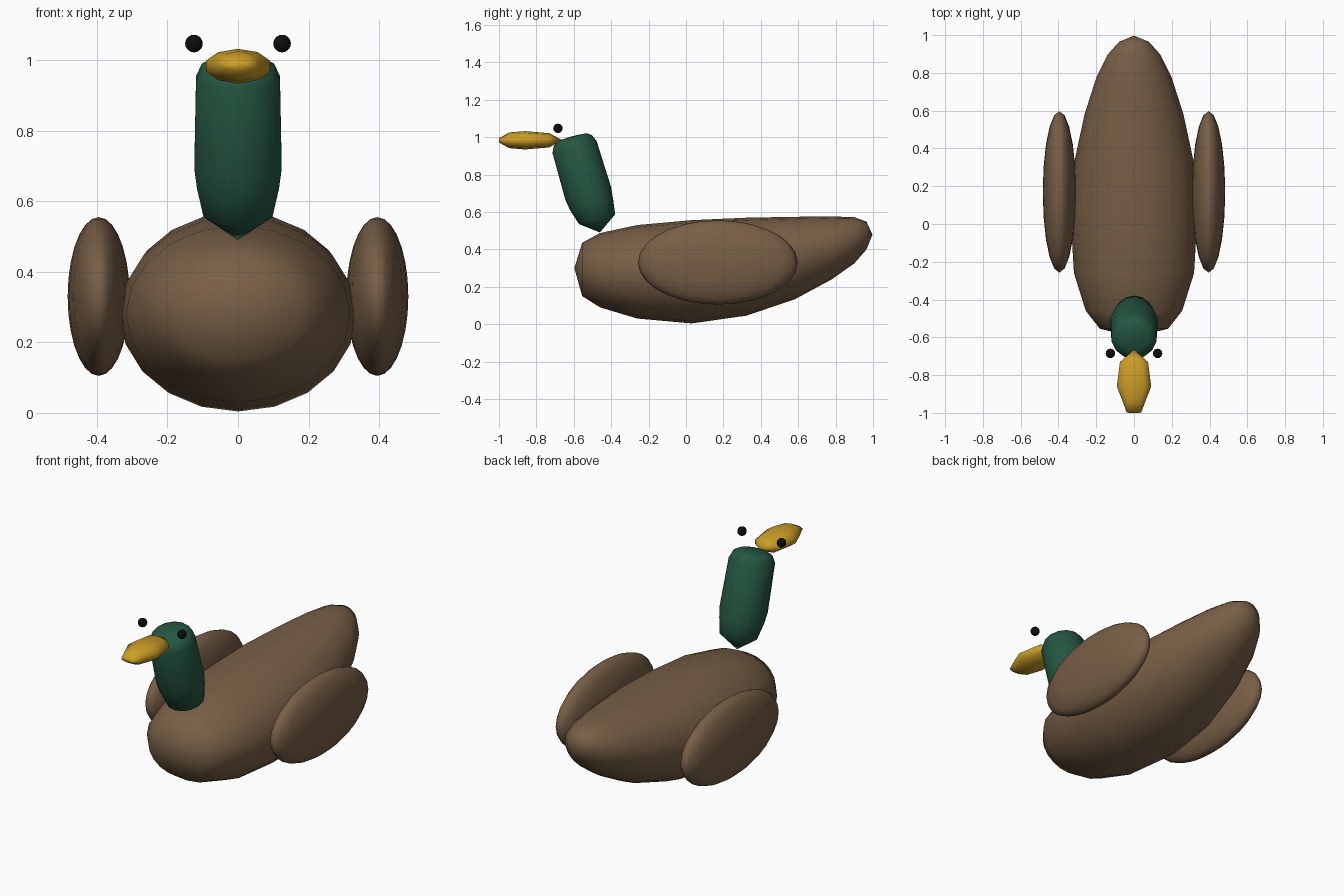
import bpy
import bmesh
import math
from mathutils import Vector

cube = bpy.data.objects.get("Cube")
if cube:
    bpy.data.objects.remove(cube, do_unlink=True)


def material(name, colour):
    mat = bpy.data.materials.new(name)
    mat.use_nodes = True
    mat.diffuse_color = (*colour, 1)
    mat.node_tree.nodes["Principled BSDF"].inputs["Base Color"].default_value = (*colour, 1)
    return mat


brown = material("feather brown", (0.19, 0.115, 0.062))
green = material("head green", (0.018, 0.095, 0.053))
yellow = material("bill yellow", (0.60, 0.34, 0.02))
black = material("eye black", (0.004, 0.004, 0.004))


def finish(name, bm, mat):
    bmesh.ops.recalc_face_normals(bm, faces=bm.faces)
    for face in bm.faces:
        face.smooth = True
    mesh = bpy.data.meshes.new(name)
    bm.to_mesh(mesh)
    bm.free()
    mesh.materials.append(mat)
    obj = bpy.data.objects.new(name, mesh)
    bpy.context.collection.objects.link(obj)
    return obj


def loft(name, start, rings, end, sides, mat):
    """Skin elliptical rings (centre, half width, up vector) between two poles."""
    bm = bmesh.new()
    loops = []
    for centre, half_width, up in rings:
        loop = []
        for i in range(sides):
            a = math.tau * i / sides
            offset = Vector((half_width * math.sin(a), 0, 0)) + Vector(up) * math.cos(a)
            loop.append(bm.verts.new(Vector(centre) + offset))
        loops.append(loop)
    first, last = bm.verts.new(start), bm.verts.new(end)
    for i in range(sides):
        j = (i + 1) % sides
        for a, b in zip(loops, loops[1:]):
            bm.faces.new((a[i], a[j], b[j], b[i]))
        bm.faces.new((first, loops[0][j], loops[0][i]))
        bm.faces.new((last, loops[-1][i], loops[-1][j]))
    return finish(name, bm, mat)


def ellipsoid(name, centre, radii, segments, rings, mat):
    bm = bmesh.new()
    bmesh.ops.create_uvsphere(bm, u_segments=segments, v_segments=rings, radius=1)
    bmesh.ops.scale(bm, vec=radii, verts=bm.verts)
    bmesh.ops.translate(bm, vec=centre, verts=bm.verts)
    return finish(name, bm, mat)


# Body: y, bottom, top, half width
body_profile = [
    (-0.555, 0.15, 0.435, 0.18), (-0.46, 0.09, 0.487, 0.255),
    (-0.26, 0.03, 0.53, 0.318), (0.03, 0.004, 0.556, 0.335),
    (0.32, 0.045, 0.569, 0.318), (0.58, 0.132, 0.574, 0.262),
    (0.78, 0.24, 0.576, 0.198), (0.90, 0.325, 0.572, 0.137),
    (0.965, 0.40, 0.548, 0.078),
]
loft("body", (0, -0.597, 0.30),
     [((0, y, (lo + hi) / 2), w, (0, 0, (hi - lo) / 2)) for y, lo, hi, w in body_profile],
     (0, 0.997, 0.478), 20, brown)

# Neck and head: distance along the leaning axis, shift across it, radius
origin = Vector((0, -0.49, 0.50))
axis = Vector((0, -0.26, 0.966))
across = Vector((0, 0.966, 0.26))


def neck_point(s, e):
    return origin + axis * s + across * e


neck_profile = [(0.055, 0.03, 0.10), (0.14, 0.022, 0.119), (0.20, 0.02, 0.127),
                (0.46, 0.014, 0.122), (0.497, 0.015, 0.105), (0.514, 0.018, 0.075)]
loft("neck_and_head", neck_point(-0.017, 0.026),
     [(neck_point(s, e), r, across * r) for s, e, r in neck_profile],
     neck_point(0.518, 0.02), 14, green)

# Bill: y, half width, half height
bill_profile = [(-0.999, 0.04, 0.012), (-0.945, 0.061, 0.042), (-0.86, 0.096, 0.049),
                (-0.73, 0.078, 0.038)]
loft("bill", (0, -1.0, 0.985),
     [((0, y, 0.983), w, (0, 0, h)) for y, w, h in bill_profile],
     (0, -0.665, 0.985), 10, yellow)

# Wings and eyes on both sides
for side, sign in (("left", 1), ("right", -1)):
    ellipsoid(side + "_wing", (sign * 0.395, 0.17, 0.33), (0.088, 0.427, 0.225), 20, 14, brown)
    ellipsoid(side + "_eye", (sign * 0.125, -0.685, 1.047), (0.025, 0.025, 0.025), 16, 10, black)
